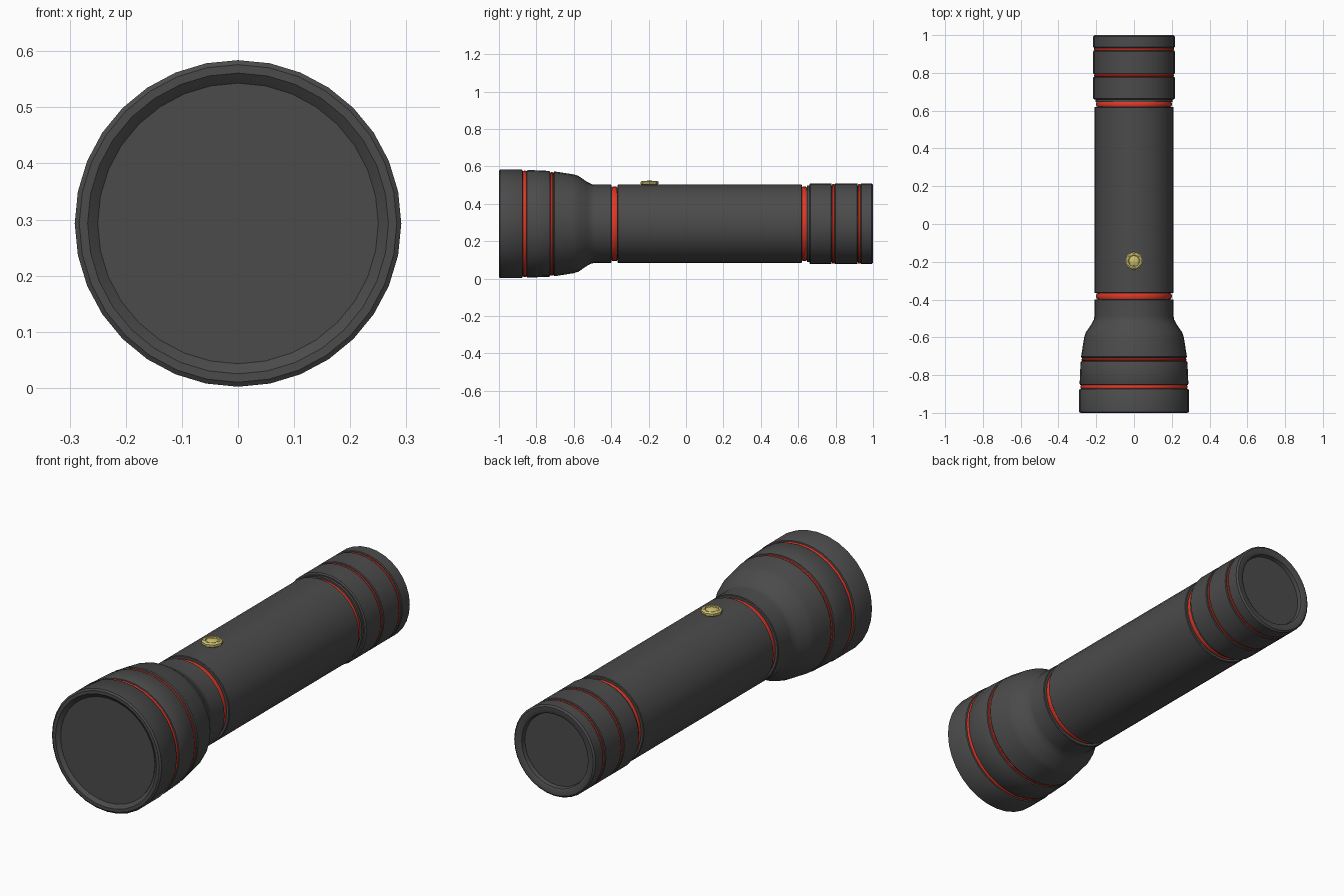
import bpy, bmesh, math

CZ = 0.293  # height of the torch axis


def material(name, color):
    m = bpy.data.materials.new(name)
    m.diffuse_color = color
    return m


BLACK = material("black_rubber", (0.07, 0.07, 0.07, 1))
RED = material("red_ring", (0.75, 0.04, 0.02, 1))
BRASS = material("brass", (0.62, 0.53, 0.16, 1))


def lathe(name, profile, mat, sides=32, closed=False, vertical=None, angle=35):
    """Spin (position, radius) points around y, or around z at a given point."""
    bm = bmesh.new()
    rings = []
    for p, r in profile:
        n = 1 if r == 0 else sides
        ring = []
        for i in range(n):
            a = 2 * math.pi * i / sides
            s, c = r * math.sin(a), r * math.cos(a)
            if vertical:
                co = (s, vertical[0] + c, vertical[1] + p)
            else:
                co = (s, p, CZ + c)
            ring.append(bm.verts.new(co))
        rings.append(ring)
    pairs = list(zip(rings, rings[1:]))
    if closed:
        pairs.append((rings[-1], rings[0]))
    for a, b in pairs:
        for i in range(sides):
            j = (i + 1) % sides
            vs = [a[i % len(a)], a[j % len(a)], b[j % len(b)], b[i % len(b)]]
            bm.faces.new(list(dict.fromkeys(vs)))
    bmesh.ops.recalc_face_normals(bm, faces=bm.faces)
    me = bpy.data.meshes.new(name)
    bm.to_mesh(me)
    bm.free()
    ob = bpy.data.objects.new(name, me)
    bpy.context.collection.objects.link(ob)
    me.materials.append(mat)
    bpy.ops.object.select_all(action='DESELECT')
    ob.select_set(True)
    bpy.context.view_layer.objects.active = ob
    bpy.ops.object.shade_smooth_by_angle(angle=math.radians(angle))
    return ob


# Head: rim, two grooves, flared bell and neck
lathe("head", [
    (-0.985, 0), (-0.985, 0.25), (-0.992, 0.258), (-1.0, 0.268), (-1.0, 0.283),
    (-0.994, 0.291), (-0.88, 0.291), (-0.874, 0.287), (-0.872, 0.279),
    (-0.853, 0.279), (-0.851, 0.285), (-0.845, 0.288), (-0.733, 0.283),
    (-0.727, 0.280), (-0.725, 0.272), (-0.71, 0.272), (-0.708, 0.277),
    (-0.702, 0.280), (-0.60, 0.264), (-0.575, 0.256), (-0.53, 0.225),
    (-0.505, 0.212), (-0.49, 0.21), (-0.402, 0.21), (-0.399, 0.207),
    (-0.399, 0.19), (-0.399, 0)], BLACK)

# Lens plate set just inside the rim
lathe("lens", [(-0.987, 0), (-0.987, 0.25), (-0.98, 0.25), (-0.98, 0)], BLACK)

# Main tube, stepped down at both ends to carry the red rings
lathe("body_tube", [
    (-0.41, 0), (-0.41, 0.193), (-0.366, 0.193), (-0.366, 0.207), (-0.363, 0.21),
    (0.617, 0.21), (0.62, 0.207), (0.62, 0.193), (0.647, 0.193),
    (0.647, 0.204), (0.67, 0.204), (0.67, 0)], BLACK)

# Tail cap: two grooves and a recessed end
lathe("tail_cap", [
    (0.66, 0), (0.66, 0.21), (0.665, 0.216), (0.775, 0.216), (0.779, 0.213),
    (0.779, 0.205), (0.794, 0.205), (0.794, 0.213), (0.798, 0.216),
    (0.914, 0.216), (0.918, 0.213), (0.918, 0.205), (0.933, 0.205),
    (0.933, 0.213), (0.937, 0.216), (0.993, 0.216), (1.0, 0.208),
    (1.0, 0.185), (0.994, 0.176), (0.975, 0.172), (0.975, 0)], BLACK)

# Red rings seated in the grooves: centre, half width, radius
RINGS = [(-0.8625, 0.009, 0.284), (-0.7175, 0.007, 0.277), (-0.382, 0.014, 0.200),
         (0.633, 0.012, 0.200), (0.7865, 0.007, 0.212), (0.9255, 0.007, 0.212)]
for k, (y, w, r) in enumerate(RINGS):
    lathe(f"red_ring_{k + 1}", [
        (y - w, r - 0.012), (y - w, r - 0.003), (y - w * 0.5, r),
        (y + w * 0.5, r), (y + w, r - 0.003), (y + w, r - 0.012)],
        RED, closed=True)

# Brass switch: octagonal collar with a small domed button
lathe("switch_collar", [
    (-0.03, 0), (-0.03, 0.036), (-0.002, 0.036), (0.006, 0.048), (0.017, 0.048),
    (0.023, 0.040), (0.023, 0.032), (0.017, 0.030), (0.017, 0)],
    BRASS, sides=8, vertical=(-0.195, 0.5))
lathe("switch_button", [
    (0.01, 0), (0.01, 0.028), (0.019, 0.026), (0.023, 0.015), (0.025, 0)],
    BRASS, sides=16, vertical=(-0.195, 0.5), angle=50)
